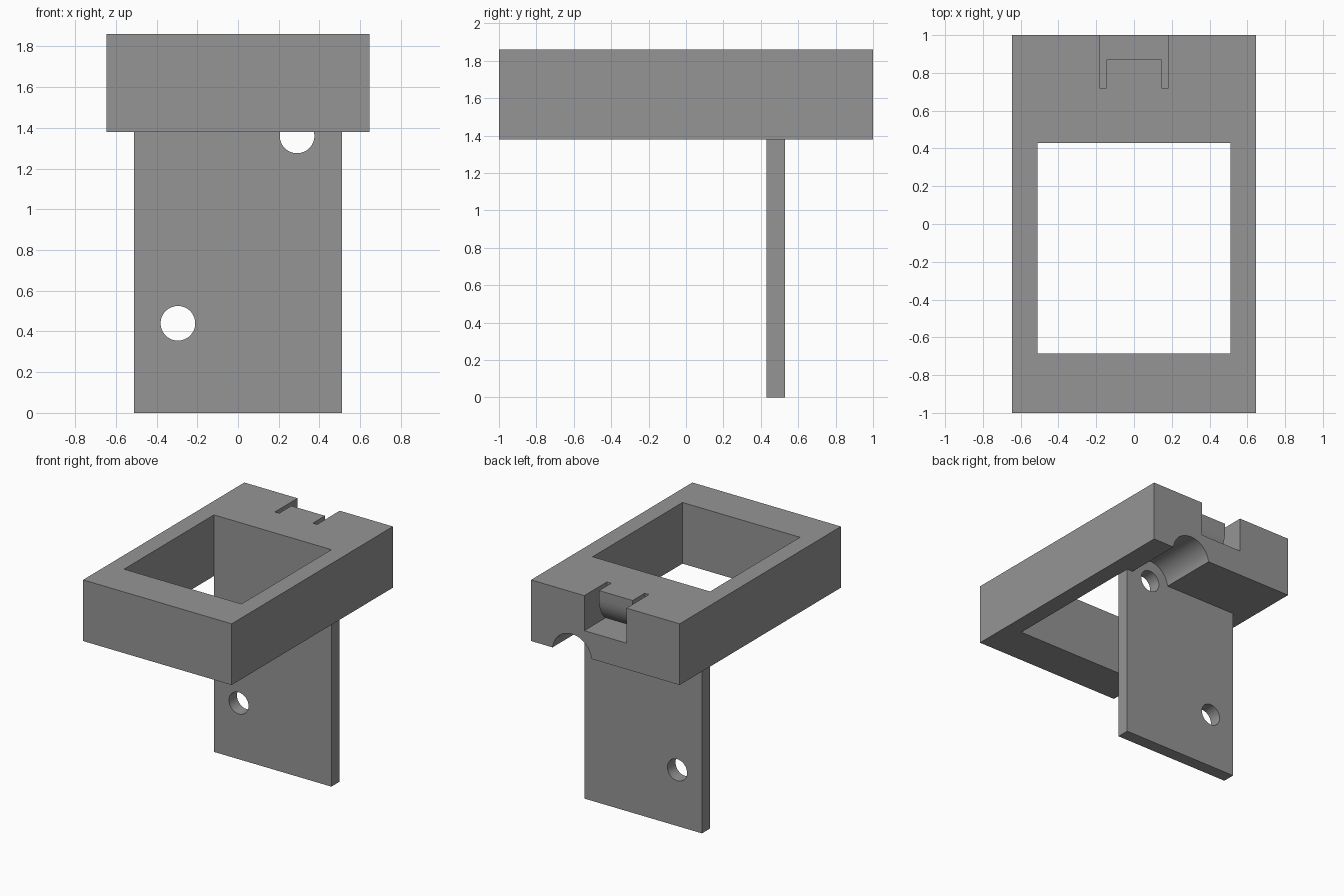
import bpy, bmesh, math
from mathutils import Matrix, Vector

if "Cube" in bpy.data.objects:
    bpy.data.objects.remove(bpy.data.objects["Cube"])

grey = bpy.data.materials.new("mid_grey")
grey.diffuse_color = (0.3, 0.3, 0.3, 1)
grey.use_nodes = True
grey.node_tree.nodes["Principled BSDF"].inputs["Base Color"].default_value = grey.diffuse_color


def make_object(name, bm):
    bmesh.ops.recalc_face_normals(bm, faces=bm.faces)
    mesh = bpy.data.meshes.new(name)
    bm.to_mesh(mesh)
    bm.free()
    ob = bpy.data.objects.new(name, mesh)
    bpy.context.collection.objects.link(ob)
    mesh.materials.append(grey)
    return ob


def box(name, x0, x1, y0, y1, z0, z1):
    bm = bmesh.new()
    m = Matrix.Translation(((x0 + x1) / 2, (y0 + y1) / 2, (z0 + z1) / 2))
    m = m @ Matrix.Diagonal((x1 - x0, y1 - y0, z1 - z0, 1))
    bmesh.ops.create_cube(bm, size=1, matrix=m)
    return make_object(name, bm)


def rod(name, x, z, r, y0, y1):
    """Cylinder running along y."""
    bm = bmesh.new()
    m = Matrix.Translation((x, (y0 + y1) / 2, z)) @ Matrix.Rotation(math.pi / 2, 4, 'X')
    bmesh.ops.create_cone(bm, cap_ends=True, segments=64, radius1=r, radius2=r,
                          depth=y1 - y0, matrix=m)
    return make_object(name, bm)


def extrude_x(name, profile, x0, x1):
    """Profile of (y, z) points extruded along x."""
    bm = bmesh.new()
    face = bm.faces.new([bm.verts.new((x0, y, z)) for y, z in profile])
    ext = bmesh.ops.extrude_face_region(bm, geom=[face])
    verts = [v for v in ext["geom"] if isinstance(v, bmesh.types.BMVert)]
    bmesh.ops.translate(bm, verts=verts, vec=Vector((x1 - x0, 0, 0)))
    return make_object(name, bm)


def boolean(target, tool, operation):
    mod = target.modifiers.new(operation.lower(), 'BOOLEAN')
    mod.operation, mod.solver, mod.object = operation, 'EXACT', tool
    bpy.context.view_layer.objects.active = target
    bpy.ops.object.modifier_apply(modifier=mod.name)
    bpy.data.objects.remove(tool)


# Rectangular frame with its window
bracket = box("frame_bracket", -0.645, 0.645, -1, 1, 1.38, 1.86)
boolean(bracket, box("window_cutter", -0.51, 0.51, -0.685, 0.43, 1.2, 2), 'DIFFERENCE')

# Screw head groove under the rear bar
boolean(bracket, rod("groove_cutter", 0.29, 1.36, 0.17, 0.53, 1.1), 'DIFFERENCE')

# Hanging plate, flush with the rear of the window
boolean(bracket, box("plate", -0.51, 0.51, 0.43, 0.53, 0, 1.6), 'UNION')

# Two screw holes
for x, z in ((-0.295, 0.44), (0.29, 1.36)):
    boolean(bracket, rod("hole_cutter", x, z, 0.085, 0.35, 0.6), 'DIFFERENCE')

# Notch in the rear edge
boolean(bracket, box("notch_cutter", -0.183, 0.183, 0.72, 1.1, 1.585, 2), 'DIFFERENCE')

# Overhanging clip in the notch, with a rounded underside
curve = [(0.70 + 0.17 * math.cos(a), 1.79 - 0.205 * math.sin(a))
         for a in [math.radians(85) * i / 10 for i in range(11)]]
clip = [(0.70, 1.86), (0.87, 1.86)] + curve + [(0.70, 1.585)]
boolean(bracket, extrude_x("clip", clip, -0.146, 0.146), 'UNION')

bracket.select_set(True)
bpy.context.view_layer.objects.active = bracket
bpy.ops.object.shade_smooth_by_angle(angle=math.radians(30))
